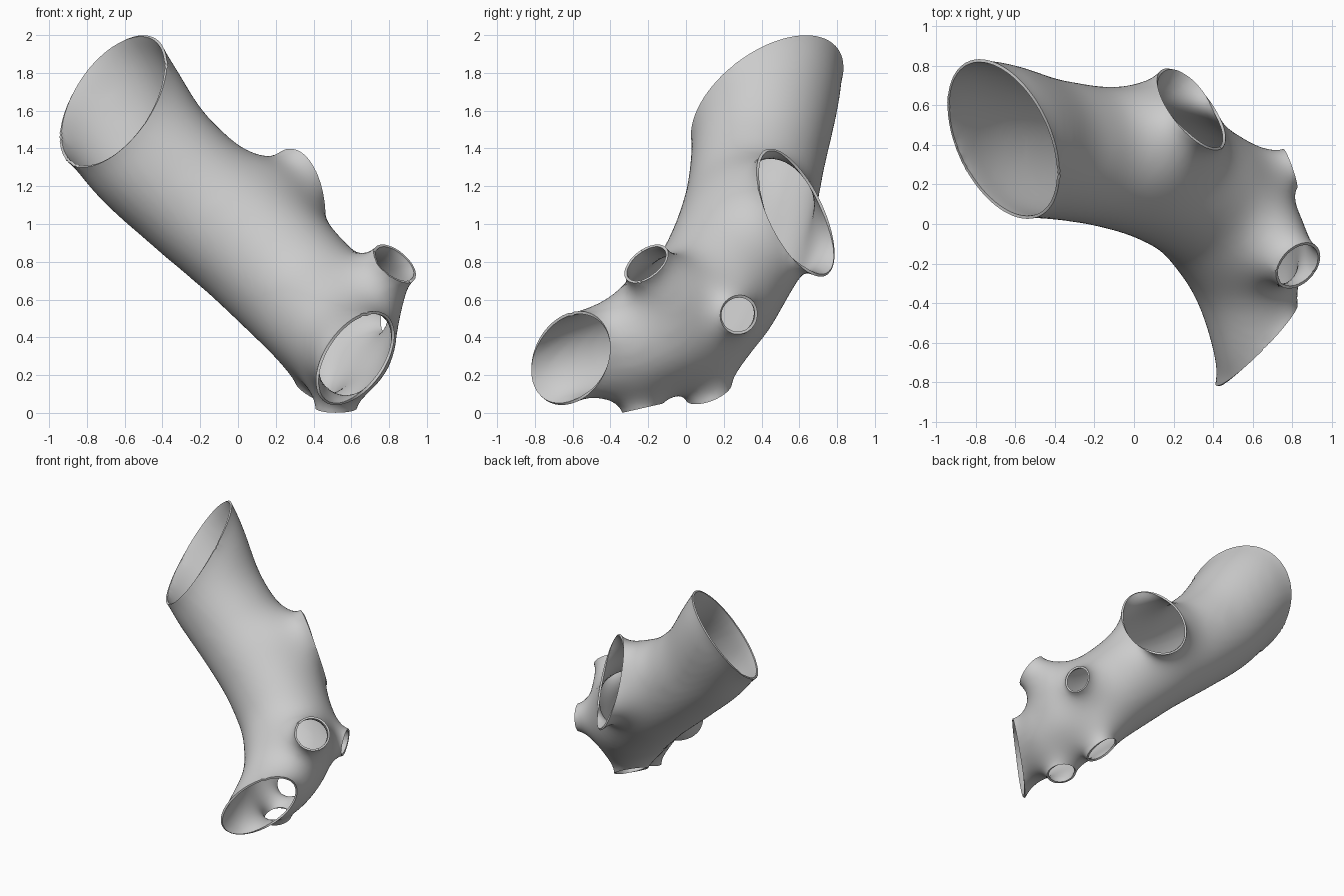
import bpy, bmesh, math
from mathutils import Vector, Matrix

if "Cube" in bpy.data.objects:
    bpy.data.objects.remove(bpy.data.objects["Cube"])

VOXEL = 0.025
WALL = 0.015

# Main tube: centre line points with radii
SPINE = [
    ((-0.48, 0.385, 1.38), 0.37),
    ((-0.21, 0.35, 1.13), 0.36),
    ((0.08, 0.29, 0.90), 0.37),
    ((0.36, 0.15, 0.62), 0.36),
    ((0.52, -0.10, 0.45), 0.335),
    ((0.57, -0.28, 0.36), 0.29),
]

# Openings: centre, normal, rim half-widths (along hint, across), long axis hint,
# stub root point, root radius, stub radius, length past the cut, cutting reach
OPENINGS = [
    ((-0.66, 0.43, 1.65), (-0.676, -0.456, 0.576), (0.466, 0.384), (0.08, -1.15, -0.815),
     (-0.48, 0.385, 1.38), 0.37, 0.39, 0.30, 0.64),
    ((0.62, -0.61, 0.29), (0.735, -0.655, -0.18), (0.32, 0.215), (0.626, 0.552, 0.55),
     (0.57, -0.28, 0.36), 0.285, 0.235, 0.34, 0.47),
    ((0.29, 0.58, 1.06), (0.64, 0.70, 0.30), (0.37, 0.225), (0.07, -0.44, 0.89),
     (0.05, 0.36, 1.05), 0.33, 0.28, 0.13, 0.42),
    ((0.83, -0.21, 0.79), (0.55, -0.50, 0.65), (0.135, 0.135), (0, 0, 1),
     (0.66, -0.06, 0.61), 0.25, 0.135, 0.09, 0.26),
    ((0.79, 0.28, 0.52), (0.92, 0.32, -0.12), (0.105, 0.105), (0, 0, 1),
     (0.50, 0.18, 0.55), 0.27, 0.11, 0.09, 0.23),
    ((0.52, -0.23, 0.025), (0.0, 0.22, -0.97), (0.11, 0.11), (0, 1, 0),
     (0.53, -0.20, 0.33), 0.28, 0.12, 0.10, 0.24),
    ((0.42, 0.12, 0.115), (-0.42, 0.33, -0.85), (0.13, 0.13), (0, 1, 0),
     (0.43, 0.11, 0.42), 0.31, 0.13, 0.14, 0.27),
]


def add_cone(bm, p, q, r1, r2):
    """Closed tapered tube from p to q."""
    axis = q - p
    turn = axis.to_track_quat('Z', 'Y').to_matrix().to_4x4()
    bmesh.ops.create_cone(bm, cap_ends=True, cap_tris=True, segments=48,
                          radius1=r1, radius2=r2, depth=axis.length,
                          matrix=Matrix.Translation((p + q) / 2) @ turn)


def add_ball(bm, p, r):
    bmesh.ops.create_uvsphere(bm, u_segments=32, v_segments=20, radius=r,
                              matrix=Matrix.Translation(p))


def bake(obj):
    """Replace the mesh by its modified version."""
    deps = bpy.context.evaluated_depsgraph_get()
    mesh = bpy.data.meshes.new_from_object(obj.evaluated_get(deps))
    obj.modifiers.clear()
    obj.data = mesh


# Rough solid: main tube plus one stub per opening
bm = bmesh.new()
spine = [(Vector(p), r) for p, r in SPINE]
for p, r in spine:
    add_ball(bm, p, r)
for (p, r1), (q, r2) in zip(spine, spine[1:]):
    add_cone(bm, p, q, r1, r2)
add_ball(bm, Vector((0.05, 0.36, 1.05)), 0.33)   # shoulder below the upper branch
for c, n, radii, hint, root, r_root, r_stub, past, reach in OPENINGS:
    c, root = Vector(c), Vector(root)
    axis = (c - root).normalized()
    add_cone(bm, root, c, r_root, r_stub)
    add_cone(bm, c - axis * 0.02, c + axis * past, r_stub, r_stub)
mesh = bpy.data.meshes.new("branching_tube")
bm.to_mesh(mesh)
bm.free()
tube = bpy.data.objects.new("branching_tube", mesh)
bpy.context.scene.collection.objects.link(tube)

# Fuse into one skin
remesh = tube.modifiers.new("fuse", 'REMESH')
remesh.mode = 'VOXEL'
remesh.voxel_size = VOXEL
bake(tube)

bm = bmesh.new()
bm.from_mesh(tube.data)

# Keep only the outer skin
seen, islands = set(), []
for start in bm.verts:
    if start in seen:
        continue
    seen.add(start)
    stack, island = [start], []
    while stack:
        v = stack.pop()
        island.append(v)
        for e in v.link_edges:
            w = e.other_vert(v)
            if w not in seen:
                seen.add(w)
                stack.append(w)
    islands.append(island)
islands.sort(key=len)
for island in islands[:-1]:
    bmesh.ops.delete(bm, geom=island, context='VERTS')

# Cut each opening and round its rim
for c, n, (rv, ru), hint, root, r_root, r_stub, past, reach in OPENINGS:
    c, n = Vector(c), Vector(n).normalized()
    faces = [f for f in bm.faces if (f.calc_center_median() - c).length < reach]
    edges = {e for f in faces for e in f.edges}
    verts = {v for f in faces for v in f.verts}
    bmesh.ops.bisect_plane(bm, geom=list(verts) + list(edges) + faces,
                           dist=0.0005, plane_co=c, plane_no=n)
    # remove only the stub end: grow outwards from its farthest face
    outer = set()
    for f in bm.faces:
        d = f.calc_center_median() - c
        if d.length < reach + 0.02 and d.dot(n) > 0:
            outer.add(f)
    tip = max(outer, key=lambda f: (f.calc_center_median() - c).dot(n))
    cut, stack = {tip}, [tip]
    while stack:
        for e in stack.pop().edges:
            for g in e.link_faces:
                if g in outer and g not in cut:
                    cut.add(g)
                    stack.append(g)
    bmesh.ops.delete(bm, geom=list(cut), context='FACES')
    v_axis = Vector(hint)
    v_axis = (v_axis - n * v_axis.dot(n)).normalized()
    u_axis = n.cross(v_axis)
    for v in bm.verts:
        d = v.co - c
        if v.is_boundary and d.length < reach + 0.02 and abs(d.dot(n)) < 0.01:
            a = math.atan2(d.dot(v_axis) / rv, d.dot(u_axis) / ru)
            v.co = c + u_axis * (ru * math.cos(a)) + v_axis * (rv * math.sin(a))
bmesh.ops.remove_doubles(bm, verts=bm.verts[:], dist=0.007)

# Relax the skin between the fixed rims so the branches flare softly
free = [v for v in bm.verts if not v.is_boundary]
for _ in range(90):
    bmesh.ops.smooth_vert(bm, verts=free, factor=0.5, use_axis_x=True,
                          use_axis_y=True, use_axis_z=True)
bmesh.ops.recalc_face_normals(bm, faces=bm.faces[:])
# Wall must grow inwards: make normals point away from the centre line
origin = spine[1][0]
near = min(bm.faces, key=lambda f: (f.calc_center_median() - origin).length)
if near.normal.dot(near.calc_center_median() - origin) < 0:
    bmesh.ops.reverse_faces(bm, faces=bm.faces[:])
bm.to_mesh(tube.data)
bm.free()

# Thin wall
wall = tube.modifiers.new("wall", 'SOLIDIFY')
wall.thickness = WALL
wall.offset = -1
bake(tube)

# Colour and shading
grey = bpy.data.materials.new("light_grey")
grey.diffuse_color = (0.6, 0.6, 0.6, 1)
grey.use_nodes = True
grey.node_tree.nodes["Principled BSDF"].inputs["Base Color"].default_value = grey.diffuse_color
tube.data.materials.clear()
tube.data.materials.append(grey)
bpy.context.view_layer.objects.active = tube
tube.select_set(True)
bpy.ops.object.shade_smooth_by_angle(angle=math.radians(40))
